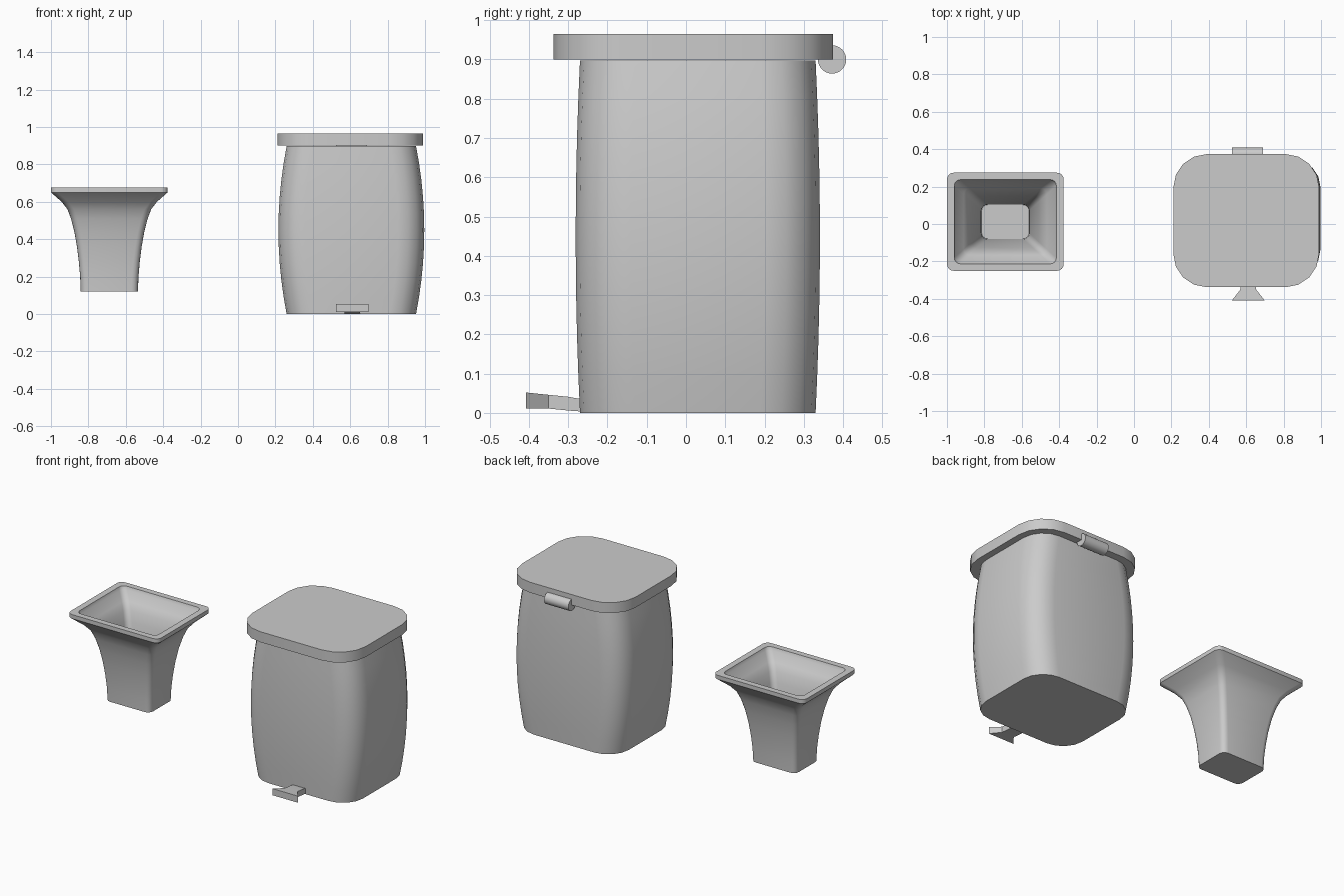
import bpy, bmesh, math
from mathutils import Matrix

if "Cube" in bpy.data.objects:
    bpy.data.objects.remove(bpy.data.objects["Cube"])


def finish(name, bm, angle=35):
    bmesh.ops.recalc_face_normals(bm, faces=bm.faces)
    me = bpy.data.meshes.new(name)
    bm.to_mesh(me)
    bm.free()
    ob = bpy.data.objects.new(name, me)
    bpy.context.collection.objects.link(ob)
    bpy.ops.object.select_all(action='DESELECT')
    ob.select_set(True)
    bpy.context.view_layer.objects.active = ob
    bpy.ops.object.shade_smooth_by_angle(angle=math.radians(angle))
    return ob


def rounded_rect(cx, cy, z, hx, hy, r, seg):
    pts = []
    for k, (sx, sy) in enumerate([(1, 1), (-1, 1), (-1, -1), (1, -1)]):
        for i in range(seg + 1):
            a = math.pi / 2 * (k + i / seg)
            pts.append((cx + sx * (hx - r) + r * math.cos(a),
                        cy + sy * (hy - r) + r * math.sin(a), z))
    return pts


def loft(name, cx, cy, sections, seg=4, angle=35):
    """Skin rounded rectangles given as (z, half_x, half_y, radius), capped at both ends."""
    bm = bmesh.new()
    rings = [[bm.verts.new(p) for p in rounded_rect(cx, cy, *s, seg)] for s in sections]
    n = len(rings[0])
    for a, b in zip(rings, rings[1:]):
        for i in range(n):
            j = (i + 1) % n
            bm.faces.new((a[i], a[j], b[j], b[i]))
    bm.faces.new(rings[0])
    bm.faces.new(rings[-1])
    return finish(name, bm, angle)


# Bulging bin body
body = []
for i in range(11):
    t = i / 10
    bulge = 1 - (2 * t - 1) ** 2
    body.append((0.897 * t, 0.346 + 0.044 * bulge, 0.30 + 0.011 * bulge, 0.14))
loft("bin_body", 0.606, 0.03, body)

# Flat overhanging lid
loft("bin_lid", 0.60, 0.018, [(0.90, 0.39, 0.356, 0.18), (0.965, 0.39, 0.356, 0.18)])

# Hinge barrel at the back of the lid
bm = bmesh.new()
bmesh.ops.create_cone(bm, cap_ends=True, segments=32, radius1=0.036, radius2=0.036, depth=0.166,
                      matrix=Matrix.Translation((0.607, 0.372, 0.90)) @ Matrix.Rotation(math.pi / 2, 4, 'Y'))
finish("lid_hinge", bm)

# Foot pedal: straight arm flaring to a wide tread (y, half width, bottom, top)
bm = bmesh.new()
rings = []
for y, w, lo, hi in [(-0.26, 0.042, 0.003, 0.034), (-0.30, 0.042, 0.006, 0.041),
                     (-0.35, 0.042, 0.011, 0.046), (-0.408, 0.087, 0.011, 0.052)]:
    rings.append([bm.verts.new((0.611 + sx * w, y, z))
                  for sx, z in [(-1, lo), (1, lo), (1, hi), (-1, hi)]])
for a, b in zip(rings, rings[1:]):
    for i in range(4):
        j = (i + 1) % 4
        bm.faces.new((a[i], a[j], b[j], b[i]))
bm.faces.new(rings[0])
bm.faces.new(rings[-1])
finish("foot_pedal", bm, 20)

# Flared open basket: outer wall up, over the rim, inner wall down to the floor
outer = [(0.12, 0.153), (0.20, 0.156), (0.28, 0.163), (0.36, 0.173), (0.44, 0.187),
         (0.51, 0.205), (0.56, 0.224), (0.60, 0.255), (0.65, 0.312), (0.675, 0.312)]
inner = [(0.675, 0.273), (0.655, 0.267), (0.61, 0.222), (0.57, 0.197), (0.51, 0.178),
         (0.44, 0.161), (0.36, 0.147), (0.28, 0.137), (0.20, 0.130), (0.145, 0.127)]
wall = [(z, h, h - 0.037 - 0.013 * (h - 0.153) / 0.16, 0.035) for z, h in outer]
wall += [(z, h, h - 0.036 - 0.012 * (h - 0.127) / 0.146, 0.032) for z, h in inner]
loft("waste_basket", -0.688, 0.012, wall)
